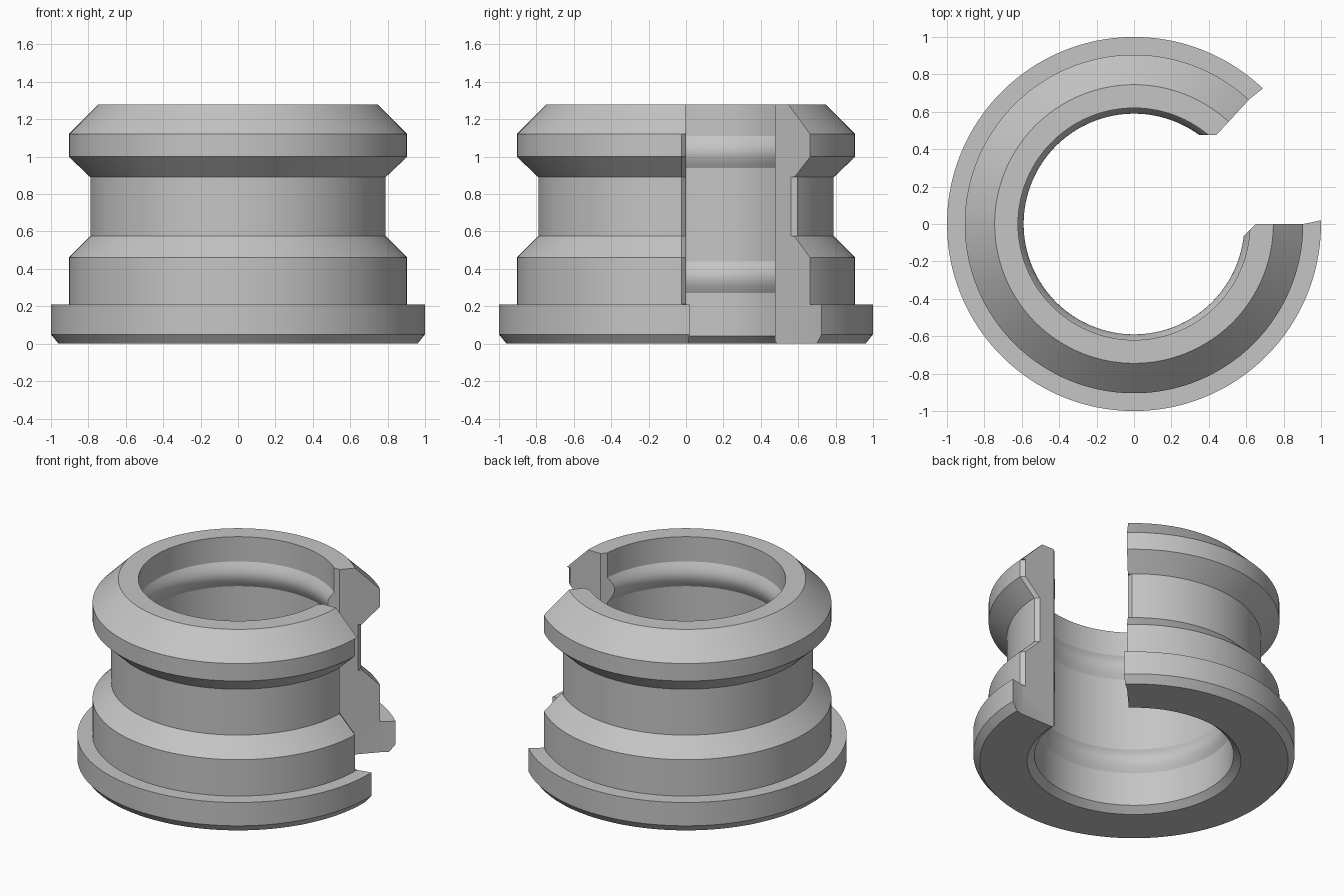
import bpy
import bmesh
import math
from mathutils import Matrix, Vector

old = bpy.data.objects.get("Cube")
if old:
    bpy.data.objects.remove(old, do_unlink=True)

SEGMENTS = 144
BORE = 0.62

grey = bpy.data.materials.new("plain grey")
grey.use_nodes = True
colour = (0.56, 0.56, 0.56, 1)
grey.diffuse_color = colour
grey.node_tree.nodes["Principled BSDF"].inputs["Base Color"].default_value = colour


def loft(name, sections, closed=False):
    """Join equal cross-sections into a solid, either as a loop or capped."""
    bm = bmesh.new()
    rings = [[bm.verts.new(p) for p in s] for s in sections]
    n = len(rings[0])
    pairs = list(zip(rings, rings[1:]))
    if closed:
        pairs.append((rings[-1], rings[0]))
    else:
        bm.faces.new(rings[0])
        bm.faces.new(rings[-1])
    for a, b in pairs:
        for i in range(n):
            j = (i + 1) % n
            bm.faces.new((a[i], a[j], b[j], b[i]))
    bmesh.ops.recalc_face_normals(bm, faces=bm.faces)
    mesh = bpy.data.meshes.new(name)
    bm.to_mesh(mesh)
    bm.free()
    mesh.materials.append(grey)
    obj = bpy.data.objects.new(name, mesh)
    bpy.context.collection.objects.link(obj)
    return obj


def cut(target, cutter):
    cutter.hide_render = True
    mod = target.modifiers.new("cut", 'BOOLEAN')
    mod.operation = 'DIFFERENCE'
    mod.solver = 'EXACT'
    mod.object = cutter
    bpy.context.view_layer.objects.active = target
    bpy.ops.object.modifier_apply(modifier=mod.name)
    bpy.data.objects.remove(cutter, do_unlink=True)


def rib(low, high, depth=0.03, steps=12):
    """Rounded rib standing inward from the bore, listed from top to bottom."""
    return [(BORE - depth * math.sin(math.pi * i / steps),
             high + (low - high) * i / steps) for i in range(steps + 1)]


def chamfer(angle, side, path):
    """Wedge that trims the outer edge of one end, following the outline."""
    turn = Matrix.Rotation(math.radians(angle), 3, 'Z')
    return loft("chamfer_cutter", [
        [turn @ Vector((r + u, side * v, z))
         for u, v in ((-0.045, -0.02), (0.02, 0.045), (0.02, -0.02))]
        for r, z in path])


# Flanged, grooved sleeve with two ribs inside the bore
outline = [(0.96, 0), (1, 0.05), (1, 0.21), (0.905, 0.21), (0.905, 0.46),
           (0.79, 0.575), (0.79, 0.89), (0.905, 1.0), (0.905, 1.12),
           (0.745, 1.28), (BORE, 1.28)]
profile = outline + rib(0.94, 1.11) + rib(0.27, 0.44) + [(BORE, 0.04), (0.665, 0)]
sleeve = loft("split_sleeve", [
    [Matrix.Rotation(math.tau * (k + 0.5) / SEGMENTS, 3, 'Z') @ Vector((r, 0, z))
     for r, z in profile]
    for k in range(SEGMENTS)], closed=True)

# Opening through the wall
gap = [(0.3, 0.475), (0.56, -0.09), (0.65, 0), (0.905, 0), (1.1, 0.04),
       (1.1, 1.033), (0.69, 0.725), (0.615, 0.665), (0.44, 0.475)]
cut(sleeve, loft("gap_cutter", [[(x, y, z) for x, y in gap] for z in (-0.2, 1.5)]))

# Small chamfers along the end faces
cut(sleeve, chamfer(0, -1, [(0.905, 0.212)] + outline[4:9]))
cut(sleeve, chamfer(47.25, 1, outline[5:7]))

bpy.ops.object.select_all(action='DESELECT')
sleeve.select_set(True)
bpy.context.view_layer.objects.active = sleeve
bpy.ops.object.shade_smooth_by_angle(angle=math.radians(25))
